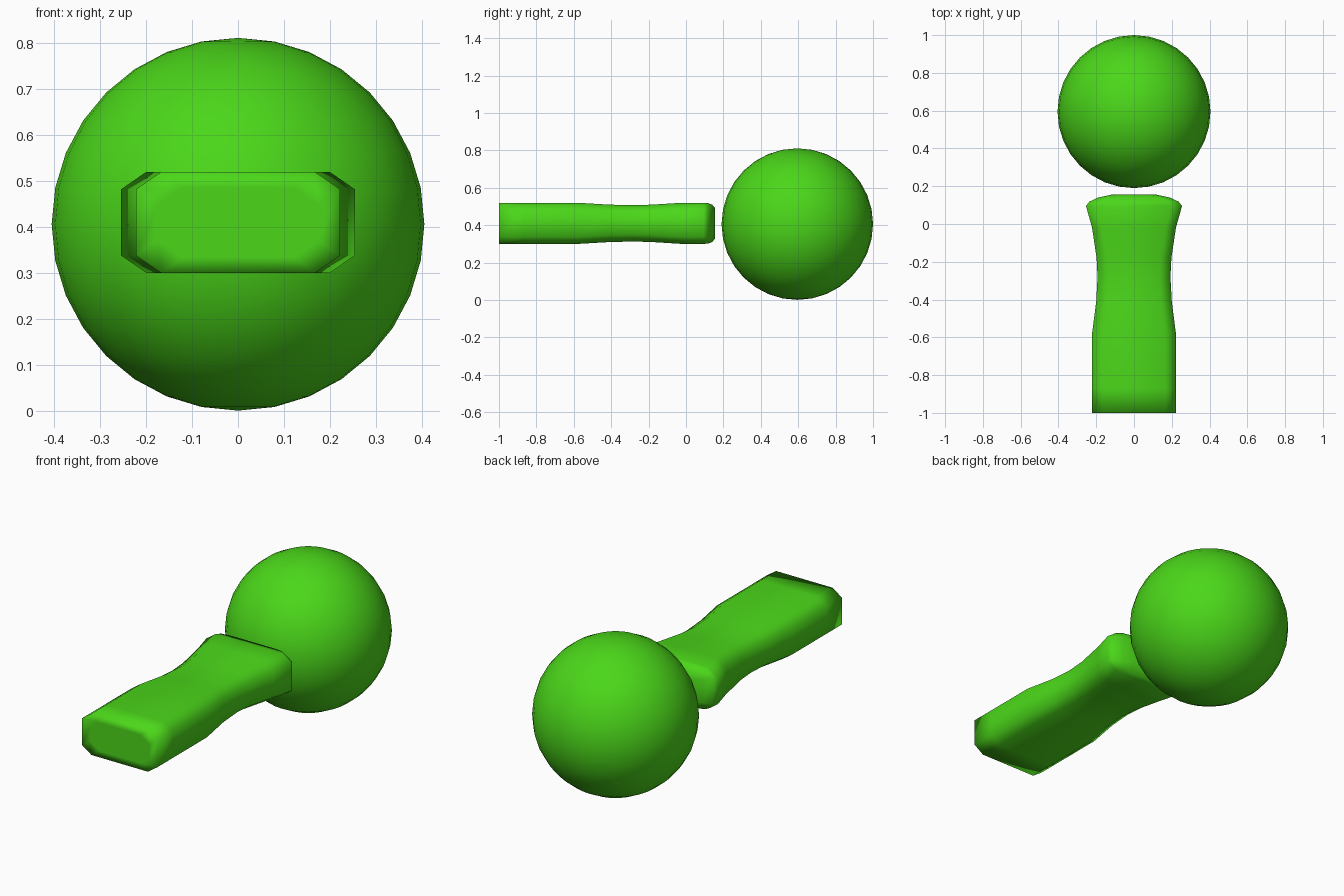
import bpy, bmesh

if "Cube" in bpy.data.objects:
    bpy.data.objects.remove(bpy.data.objects["Cube"])

mat = bpy.data.materials.new("green")
mat.diffuse_color = (0.07, 0.68, 0.01, 1)
mat.use_nodes = True
mat.node_tree.nodes["Principled BSDF"].inputs["Base Color"].default_value = mat.diffuse_color
ZC = 0.41


def octagon(bm, y, hw, hz, cx=0.055, cz=0.038):
    """Chamfered rectangle cross-section at depth y."""
    pts = [(hw, hz - cz), (hw - cx, hz), (cx - hw, hz), (-hw, hz - cz),
           (-hw, cz - hz), (cx - hw, -hz), (hw - cx, -hz), (hw, cz - hz)]
    return [bm.verts.new((x, y, ZC + z)) for x, z in pts]


# ball
bpy.ops.mesh.primitive_uv_sphere_add(segments=32, ring_count=16, radius=0.405,
                                     location=(0, 0.595, 0.406))
ball = bpy.context.object
ball.name = "ball"
ball.data.materials.append(mat)
bpy.ops.object.shade_smooth()

# waisted handle lofted through sections: y, half width, half height
sections = [(-1.0, 0.175, 0.075), (-1.0, 0.222, 0.11), (-0.87, 0.222, 0.11),
            (-0.58, 0.222, 0.11), (-0.41, 0.2, 0.1), (-0.28, 0.193, 0.097),
            (-0.18, 0.198, 0.1), (-0.02, 0.222, 0.11), (0.095, 0.254, 0.11),
            (0.118, 0.237, 0.108), (0.14, 0.19, 0.1), (0.155, 0.12, 0.082)]
bm = bmesh.new()
rings = [octagon(bm, *s) for s in sections]
for a, b in zip(rings, rings[1:]):
    for i in range(8):
        j = (i + 1) % 8
        bm.faces.new((a[i], a[j], b[j], b[i]))
bm.faces.new(rings[0])
bm.faces.new(rings[-1])
bmesh.ops.recalc_face_normals(bm, faces=bm.faces)
for f in bm.faces:
    f.smooth = True
mesh = bpy.data.meshes.new("handle")
bm.to_mesh(mesh)
bm.free()
mesh.materials.append(mat)
handle = bpy.data.objects.new("handle", mesh)
bpy.context.collection.objects.link(handle)
